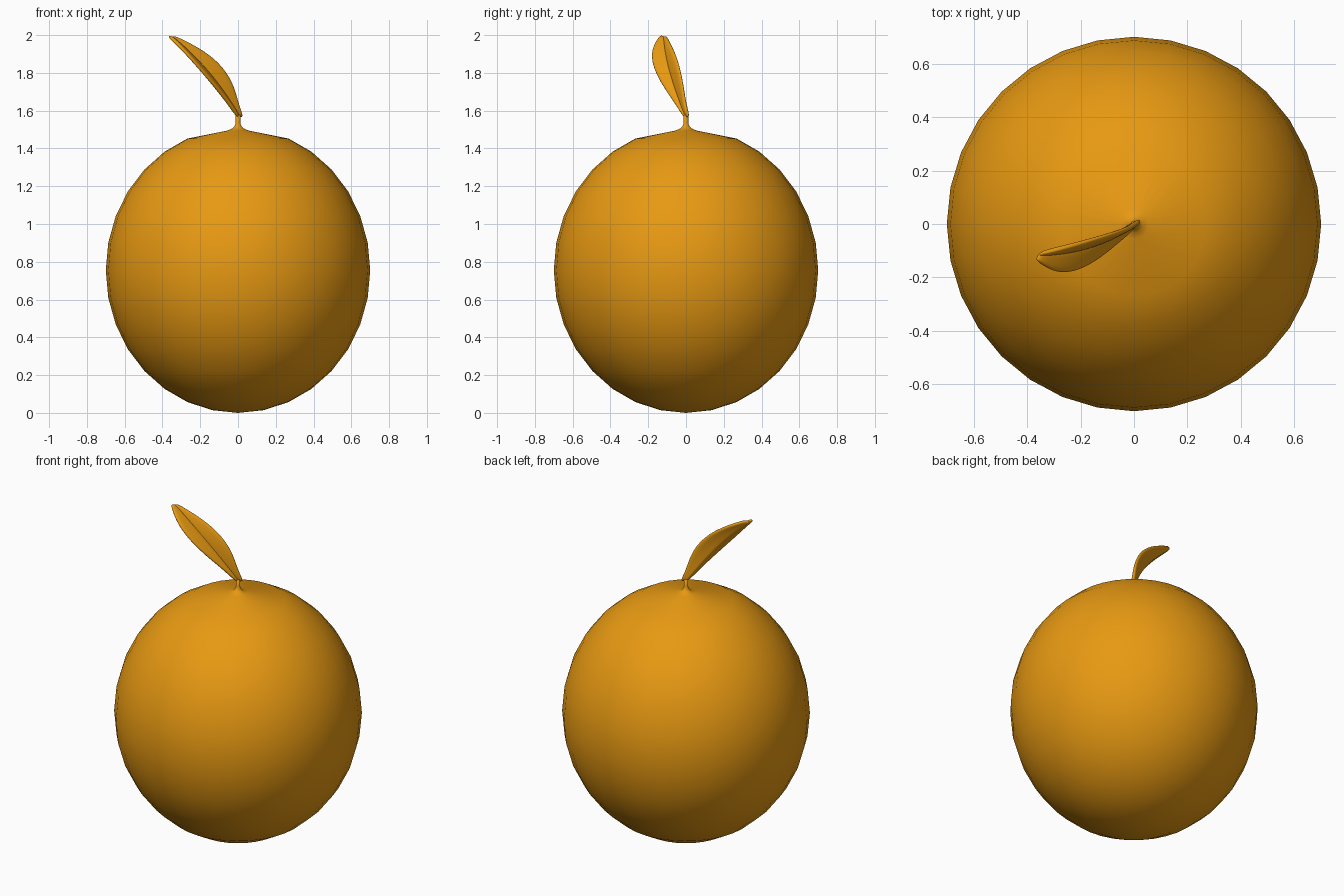
import bpy, bmesh, math
from mathutils import Vector

if "Cube" in bpy.data.objects:
    bpy.data.objects.remove(bpy.data.objects["Cube"])

mat = bpy.data.materials.new("orange_skin")
mat.diffuse_color = (0.80, 0.32, 0.006, 1)
mat.use_nodes = True
mat.node_tree.nodes["Principled BSDF"].inputs["Base Color"].default_value = mat.diffuse_color


def finish(name, bm):
    bmesh.ops.recalc_face_normals(bm, faces=bm.faces)
    for f in bm.faces:
        f.smooth = True
    me = bpy.data.meshes.new(name)
    bm.to_mesh(me)
    bm.free()
    me.materials.append(mat)
    ob = bpy.data.objects.new(name, me)
    bpy.context.collection.objects.link(ob)
    return ob


# Fruit: lathed ellipsoid profile that flares up into the stem
SEG, R, H = 32, 0.70, 0.755
profile = [(R * math.sin(a), H - H * math.cos(a))
           for a in (math.pi * i / 16 for i in range(1, 15))]
profile += [(0.055, 1.495), (0.032, 1.505), (0.018, 1.518), (0.012, 1.535), (0.012, 1.58)]
bm = bmesh.new()
rings = [[bm.verts.new((r * math.cos(2 * math.pi * k / SEG),
                        r * math.sin(2 * math.pi * k / SEG), z))
          for k in range(SEG)] for r, z in profile]
for a, b in zip(rings, rings[1:]):
    for k in range(SEG):
        n = (k + 1) % SEG
        bm.faces.new((a[k], a[n], b[n], b[k]))
for ring, z in ((rings[0], 0.0), (rings[-1], 1.582)):
    pole = bm.verts.new((0, 0, z))
    for k in range(SEG):
        bm.faces.new((ring[k], ring[(k + 1) % SEG], pole))
finish("fruit_with_stem", bm)

# Leaf: arched midrib with two halves folded forward
p0, p1, p2 = (Vector(v) for v in ((0.008, 0.005, 1.562), (-0.1475, -0.105, 1.825),
                                  (-0.36, -0.115, 1.993)))
side = Vector((0.068, 0.070, -0.005))
fold = Vector((0.022, -0.022, 0.022))
widths = [0.22, 0.40, 0.68, 0.90, 1.0, 0.98, 0.82, 0.55, 0.20]
bm = bmesh.new()
rows = []
for i, w in enumerate(widths):
    t = i / (len(widths) - 1)
    c = p0 * (1 - t) ** 2 + p1 * 2 * t * (1 - t) + p2 * t * t
    rows.append([bm.verts.new(c + side * s * w + fold * abs(s) ** 0.8 * w)
                 for s in (-1, -0.55, -0.12, 0, 0.12, 0.55, 1)])
for a, b in zip(rows, rows[1:]):
    for k in range(len(a) - 1):
        bm.faces.new((a[k], a[k + 1], b[k + 1], b[k]))
leaf = finish("leaf", bm)
sol = leaf.modifiers.new("thickness", 'SOLIDIFY')
sol.thickness = 0.02
sol.offset = 0
sub = leaf.modifiers.new("smooth", 'SUBSURF')
sub.levels = sub.render_levels = 2
